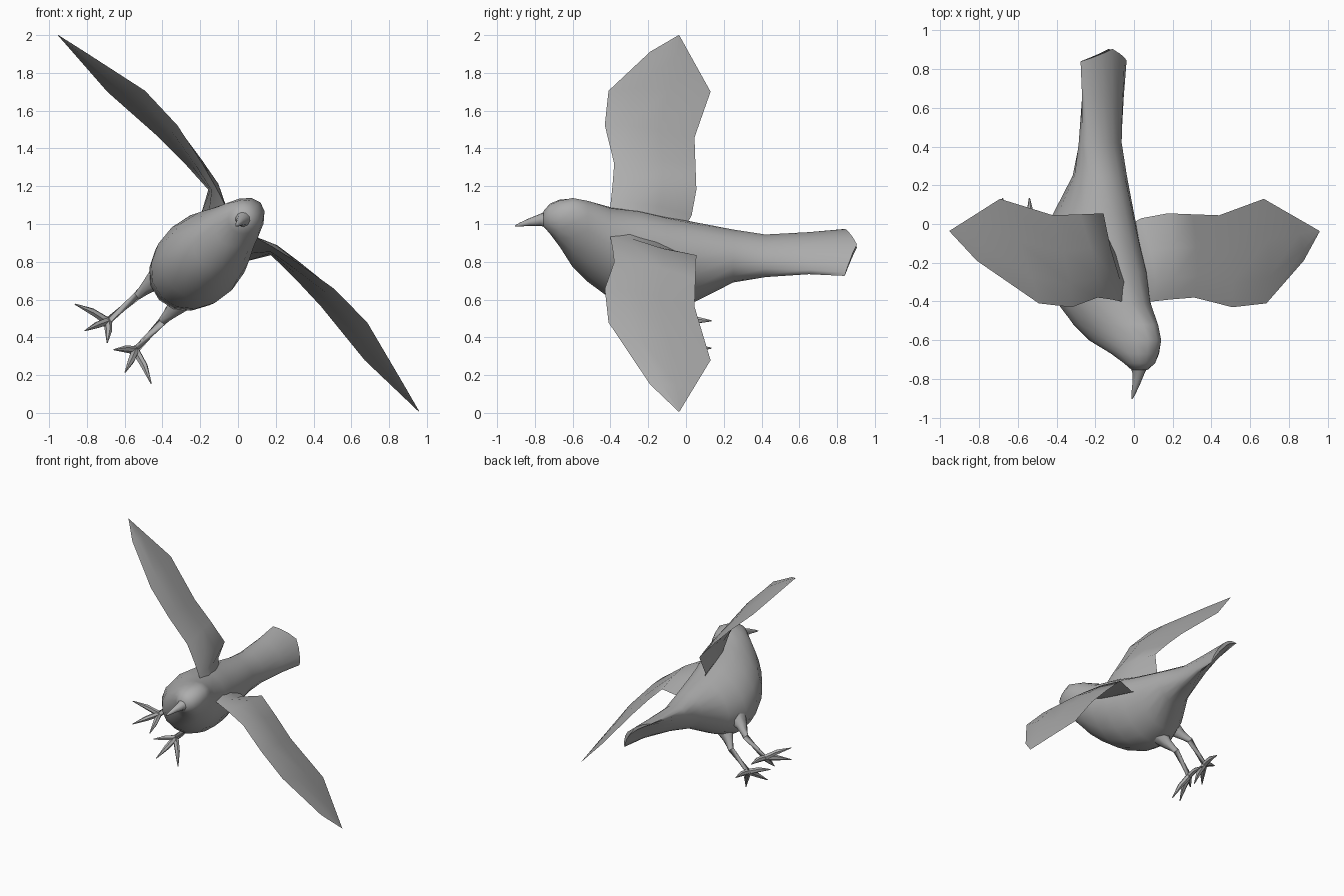
import bpy, bmesh, math
from mathutils import Vector

cube = bpy.data.objects.get("Cube")
if cube:
    bpy.data.objects.remove(cube)

ROLL = math.radians(46.2)   # the bird banks in flight

grey = bpy.data.materials.new("plain_grey")
grey.use_nodes = True
colour = (0.42, 0.42, 0.42, 1)
grey.diffuse_color = colour
grey.node_tree.nodes["Principled BSDF"].inputs["Base Color"].default_value = colour


def loft(bm, rings):
    """Skin a list of equal-sized point rings and cap both ends."""
    loops = [[bm.verts.new(p) for p in ring] for ring in rings]
    n = len(loops[0])
    for a, b in zip(loops, loops[1:]):
        for i in range(n):
            j = (i + 1) % n
            bm.faces.new((a[i], a[j], b[j], b[i]))
    bm.faces.new(loops[0])
    bm.faces.new(loops[-1])


def finish(name, bm, mirror=False, angle=55):
    bmesh.ops.remove_doubles(bm, verts=bm.verts, dist=0.0005)
    bmesh.ops.recalc_face_normals(bm, faces=bm.faces)
    mesh = bpy.data.meshes.new(name)
    bm.to_mesh(mesh)
    bm.free()
    mesh.materials.append(grey)
    ob = bpy.data.objects.new(name, mesh)
    bpy.context.collection.objects.link(ob)
    ob.location = (0, 0, 1)
    ob.rotation_euler = (0, ROLL, 0)
    bpy.ops.object.select_all(action='DESELECT')
    ob.select_set(True)
    bpy.context.view_layer.objects.active = ob
    bpy.ops.object.shade_smooth_by_angle(angle=math.radians(angle))
    if mirror:
        ob.modifiers.new("Mirror", 'MIRROR').use_axis[0] = True
    return ob


def oval(y, top, bottom, w, egg=0.0, arch=0.0, tip=0.0, n=16):
    """Cross-section: egg narrows the top, arch drops the sides, tip points the end."""
    mid, h = (top + bottom) / 2, (top - bottom) / 2
    ring = []
    for i in range(n):
        t = 2 * math.pi * i / n
        c, s = math.cos(t), math.sin(t)
        ring.append((w * c * (1 - egg * s), y + tip * (1 - abs(c)), mid + h * s - arch * c * c))
    return ring


# Body, from face to tail tip
bm = bmesh.new()
loft(bm, [oval(*s) for s in (
    (-0.755, 0.08, 0.0, 0.04),
    (-0.72, 0.12, -0.04, 0.08),
    (-0.67, 0.145, -0.13, 0.11),
    (-0.6, 0.165, -0.285, 0.14, 0.1),
    (-0.52, 0.14, -0.385, 0.165, 0.15),
    (-0.4, 0.065, -0.485, 0.21, 0.1),
    (-0.25, 0.03, -0.56, 0.23, 0.05),
    (-0.1, -0.02, -0.58, 0.22, 0.03),
    (0.05, -0.06, -0.52, 0.19),
    (0.25, -0.11, -0.38, 0.145),
    (0.42, -0.15, -0.32, 0.135, 0, 0.01),
    (0.65, -0.155, -0.24, 0.15, 0, 0.03),
    (0.84, -0.155, -0.18, 0.172, 0, 0.05, 0.065))])
finish("body", bm)

# Beak
bm = bmesh.new()
loft(bm, [oval(*s, n=10) for s in (
    (-0.73, 0.085, -0.01, 0.05),
    (-0.77, 0.065, -0.0, 0.032),
    (-0.83, 0.035, -0.005, 0.02),
    (-0.88, 0.005, -0.015, 0.011),
    (-0.905, -0.012, -0.018, 0.003))])
finish("beak", bm)


# Wings
def wing_section(lead, trail, thick):
    lead, trail = Vector(lead), Vector(trail)
    ring = [lead]
    for f, up in ((0.25, 0.7), (0.6, 0.6)):
        ring.append(lead.lerp(trail, f) + Vector((0, 0, thick * up)))
    ring.append(trail)
    for f, up in ((0.6, 0.2), (0.25, 0.4)):
        ring.append(lead.lerp(trail, f) - Vector((0, 0, thick * up)))
    return ring


bm = bmesh.new()
loft(bm, [wing_section(*s) for s in (
    ((0.03, -0.4, -0.02), (0.06, -0.02, -0.13), 0.06),
    ((0.12, -0.4, 0.02), (0.17, 0.03, -0.11), 0.06),
    ((0.22, -0.39, 0.05), (0.24, 0.055, 0.012), 0.045),
    ((0.36, -0.38, 0.085), (0.42, 0.05, 0.018), 0.04),
    ((0.6, -0.43, 0.13), (0.62, 0.045, 0.015), 0.035),
    ((0.85, -0.41, 0.133), (0.985, 0.13, -0.015), 0.03),
    ((1.22, -0.19, 0.045), (1.2, 0.04, -0.005), 0.02),
    ((1.38, -0.04, 0.005), (1.38, -0.035, 0.003), 0.002))])
finish("wings", bm, mirror=True)


# Legs and toes
def tube(bm, points, radii, n=8):
    points = [Vector(p) for p in points]
    rings = []
    for i, (p, r) in enumerate(zip(points, radii)):
        d = points[min(i + 1, len(points) - 1)] - points[max(i - 1, 0)]
        q = d.to_track_quat('Z', 'Y')
        rings.append([p + q @ Vector((r * math.cos(k * math.tau / n), r * math.sin(k * math.tau / n), 0))
                      for k in range(n)])
    loft(bm, rings)


foot = Vector((0.106, -0.02, -0.855))
bm = bmesh.new()
tube(bm, ((0.08, -0.07, -0.48), (0.09, -0.04, -0.57), (0.095, 0.0, -0.65), foot),
     (0.075, 0.04, 0.022, 0.019))
finish("legs", bm, mirror=True)

bm = bmesh.new()
for end in ((0.025, -0.14, -0.935), (0.153, -0.19, -0.975), (0.292, -0.11, -0.917), (0.1, 0.135, -0.845)):
    end = Vector(end)
    knuckle = foot.lerp(end, 0.5) + Vector((0, 0, 0.008))
    tube(bm, (foot, knuckle, end), (0.022, 0.019, 0.003), 6)
finish("toes", bm, mirror=True)
